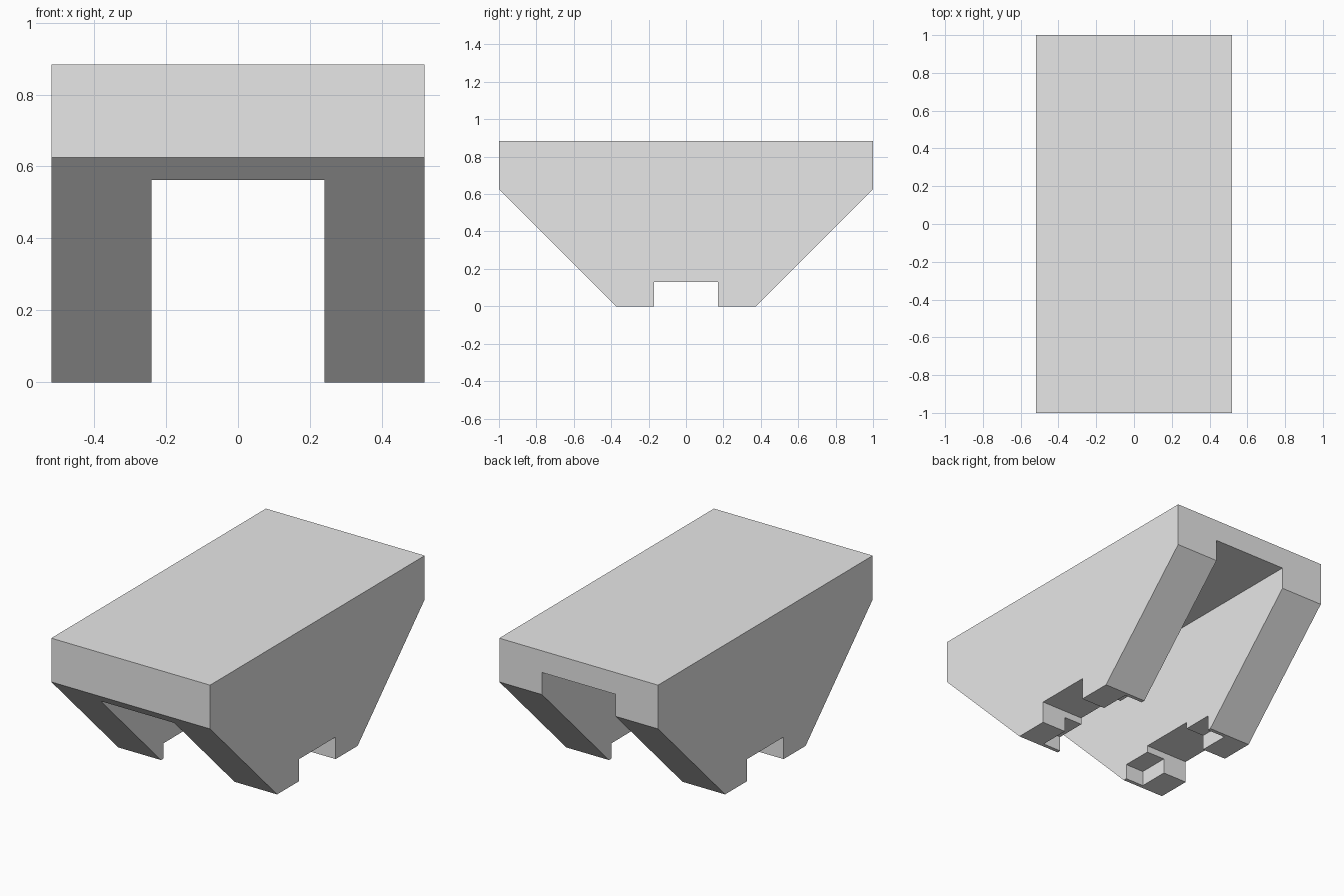
import bpy
import bmesh
from mathutils import Matrix, Vector

cube = bpy.data.objects.get("Cube")
if cube:
    bpy.data.objects.remove(cube, do_unlink=True)

HALF_WIDTH = 0.518
HEIGHT = 0.883


def make_object(name, bm):
    bmesh.ops.recalc_face_normals(bm, faces=bm.faces)
    mesh = bpy.data.meshes.new(name)
    bm.to_mesh(mesh)
    bm.free()
    obj = bpy.data.objects.new(name, mesh)
    bpy.context.collection.objects.link(obj)
    return obj


def cut_box(target, name, low, high):
    """Subtract an axis-aligned box from the target, then drop the cutter."""
    low, high = Vector(low), Vector(high)
    bm = bmesh.new()
    matrix = Matrix.Translation((low + high) / 2) @ Matrix.Diagonal((*(high - low), 1))
    bmesh.ops.create_cube(bm, size=1, matrix=matrix)
    cutter = make_object(name, bm)
    cutter.hide_render = True
    mod = target.modifiers.new(name, 'BOOLEAN')
    mod.operation = 'DIFFERENCE'
    mod.solver = 'EXACT'
    mod.object = cutter
    bpy.context.view_layer.objects.active = target
    bpy.ops.object.modifier_apply(modifier=mod.name)
    bpy.data.objects.remove(cutter, do_unlink=True)


# Body: side profile with sloping ends, extruded across the width
half_profile = [(0.375, 0), (1, 0.625), (1, HEIGHT)]
profile = half_profile + [(-y, z) for y, z in reversed(half_profile)]
bm = bmesh.new()
face = bm.faces.new([bm.verts.new((-HALF_WIDTH, y, z)) for y, z in profile])
extruded = bmesh.ops.extrude_face_region(bm, geom=[face])
side = [v for v in extruded["geom"] if isinstance(v, bmesh.types.BMVert)]
bmesh.ops.translate(bm, verts=side, vec=(2 * HALF_WIDTH, 0, 0))
body = make_object("wedge_body", bm)

# Lengthwise channel, open at the back and closed by a thin lip at the front
cut_box(body, "channel", (-0.24, -0.937, -0.1), (0.24, 1.1, 0.755))
# Notch across both feet
cut_box(body, "foot_notch", (-1, -0.17, -0.1), (1, 0.17, 0.13))
# Shallow pockets in the inner corners of the feet
cut_box(body, "foot_pockets", (-0.36, -0.353, -0.1), (0.36, 0.353, 0.09))

# Plain grey finish
grey = bpy.data.materials.new("light_grey")
grey.use_nodes = True
color = (0.8, 0.8, 0.8, 1)
grey.diffuse_color = color
grey.node_tree.nodes["Principled BSDF"].inputs["Base Color"].default_value = color
body.data.materials.clear()
body.data.materials.append(grey)
for poly in body.data.polygons:
    poly.material_index = 0
